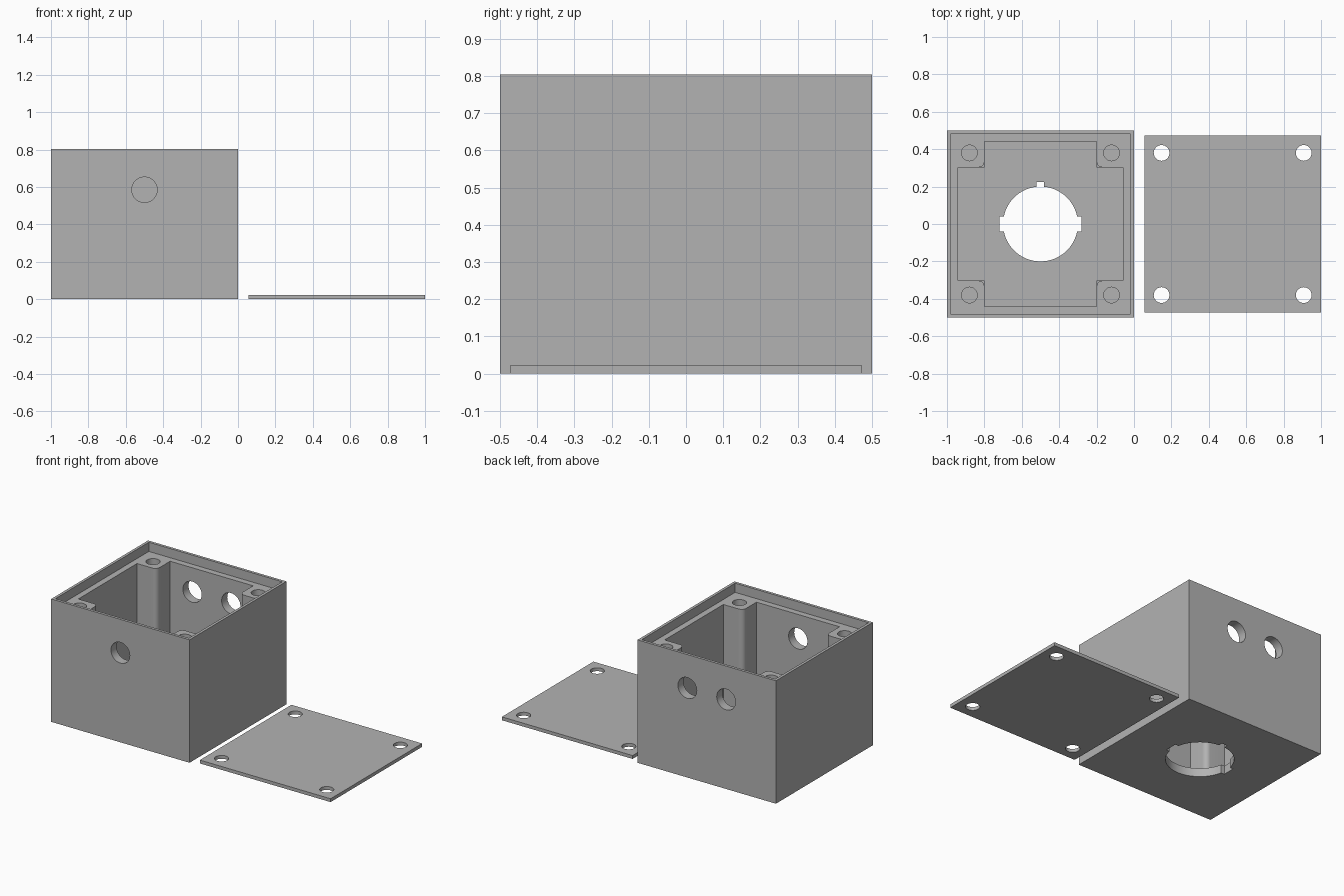
import bpy, bmesh, math
from mathutils import Matrix

cube = bpy.data.objects.get("Cube")
if cube:
    bpy.data.objects.remove(cube, do_unlink=True)

grey = bpy.data.materials.new("mid grey")
grey.use_nodes = True
grey.diffuse_color = (0.45, 0.45, 0.45, 1)
grey.node_tree.nodes["Principled BSDF"].inputs["Base Color"].default_value = (0.45, 0.45, 0.45, 1)

H, FLOOR, LEDGE = 0.803, 0.055, 0.743
CX = -0.5          # middle of the enclosure
LID_X = 0.5275     # middle of the lid
SCREW = 0.38       # screw offset from each middle


def prism(name, points, z0, z1):
    """Extrude an outline from z0 to z1."""
    bm = bmesh.new()
    base = bm.faces.new([bm.verts.new((x, y, z0)) for x, y in points])
    top = bmesh.ops.extrude_face_region(bm, geom=[base])["geom"]
    bmesh.ops.translate(bm, vec=(0, 0, z1 - z0),
                        verts=[v for v in top if isinstance(v, bmesh.types.BMVert)])
    bmesh.ops.recalc_face_normals(bm, faces=bm.faces)
    mesh = bpy.data.meshes.new(name)
    bm.to_mesh(mesh)
    bm.free()
    mesh.materials.append(grey)
    ob = bpy.data.objects.new(name, mesh)
    bpy.context.collection.objects.link(ob)
    return ob


def block(name, x, y, hx, hy, z0, z1):
    return prism(name, [(x - hx, y - hy), (x + hx, y - hy),
                        (x + hx, y + hy), (x - hx, y + hy)], z0, z1)


def rod(x, y, r, z0, z1, n=48):
    ring = [(x + r * math.cos(i * math.tau / n), y + r * math.sin(i * math.tau / n))
            for i in range(n)]
    return prism("hole_cutter", ring, z0, z1)


def cut(target, cutter):
    """Subtract the cutter and remove it."""
    cutter.hide_render = True
    mod = target.modifiers.new("cut", "BOOLEAN")
    mod.operation, mod.solver, mod.object = "DIFFERENCE", "EXACT", cutter
    bpy.context.view_layer.update()
    result = bpy.data.meshes.new_from_object(
        target.evaluated_get(bpy.context.evaluated_depsgraph_get()))
    target.modifiers.clear()
    target.data = result
    bpy.data.objects.remove(cutter, do_unlink=True)


def corners():
    return [(sx, sy) for sx in (-1, 1) for sy in (-1, 1)]


# Enclosure with a lid recess and a cross-shaped cavity that leaves corner posts
box = block("enclosure", CX, 0, 0.5, 0.5, 0, H)
cut(box, block("recess_cutter", CX, 0, 0.482, 0.482, LEDGE, 1))
ax, ay, wall = 0.3, 0.303, 0.442
quarter = [(wall, -ay), (wall, ay), (ax, ay), (ax, wall)]
outline = quarter + [(-x, y) for x, y in reversed(quarter[1:])]
outline += [(-wall, -ay), (-ax, -ay), (-ax, -wall), (ax, -wall), (ax, -ay)]
cut(box, prism("cavity_cutter", [(CX + x, y) for x, y in outline], FLOOR, 0.9))

# Rounded post edges above a square foot, and blind screw holes
R = 0.032
for sx, sy in corners():
    arc = [(ax + R - R * math.sin(t), ay + R - R * math.cos(t))
           for t in [i * math.pi / 16 for i in range(9)]]
    shape = [(ax + R, ay - 0.03)] + arc + [(ax - 0.03, ay + R), (ax - 0.03, ay - 0.03)]
    cut(box, prism("post_edge_cutter", [(CX + sx * x, sy * y) for x, y in shape], 0.1, 0.9))
    cut(box, rod(CX + sx * SCREW, sy * SCREW, 0.042, 0.35, 0.9))

# Keyed round opening in the floor
cut(box, rod(CX, 0, 0.2, -0.1, 0.2, 64))
cut(box, block("side_key_cutter", CX, 0, 0.22, 0.04, -0.1, 0.2))
cut(box, block("back_key_cutter", CX, 0.12, 0.02, 0.105, -0.1, 0.2))

# Cable holes: one in front, two at the back
for x, y in ((CX, -0.5), (CX - 0.14, 0.5), (CX + 0.14, 0.5)):
    hole = rod(0, 0, 0.068, -0.15, 0.15)
    hole.data.transform(Matrix.Translation((x, y, 0.585)) @ Matrix.Rotation(math.pi / 2, 4, "X"))
    cut(box, hole)

# Flat lid with four screw holes
lid = block("lid", LID_X, 0, 0.4725, 0.4725, 0, 0.022)
for sx, sy in corners():
    cut(lid, rod(LID_X + sx * SCREW, sy * SCREW, 0.042, -0.1, 0.1))

# Smooth the round walls, keep the edges sharp
for ob in (box, lid):
    bpy.ops.object.select_all(action="DESELECT")
    ob.select_set(True)
    bpy.context.view_layer.objects.active = ob
    bpy.ops.object.shade_smooth_by_angle(angle=math.radians(30))
